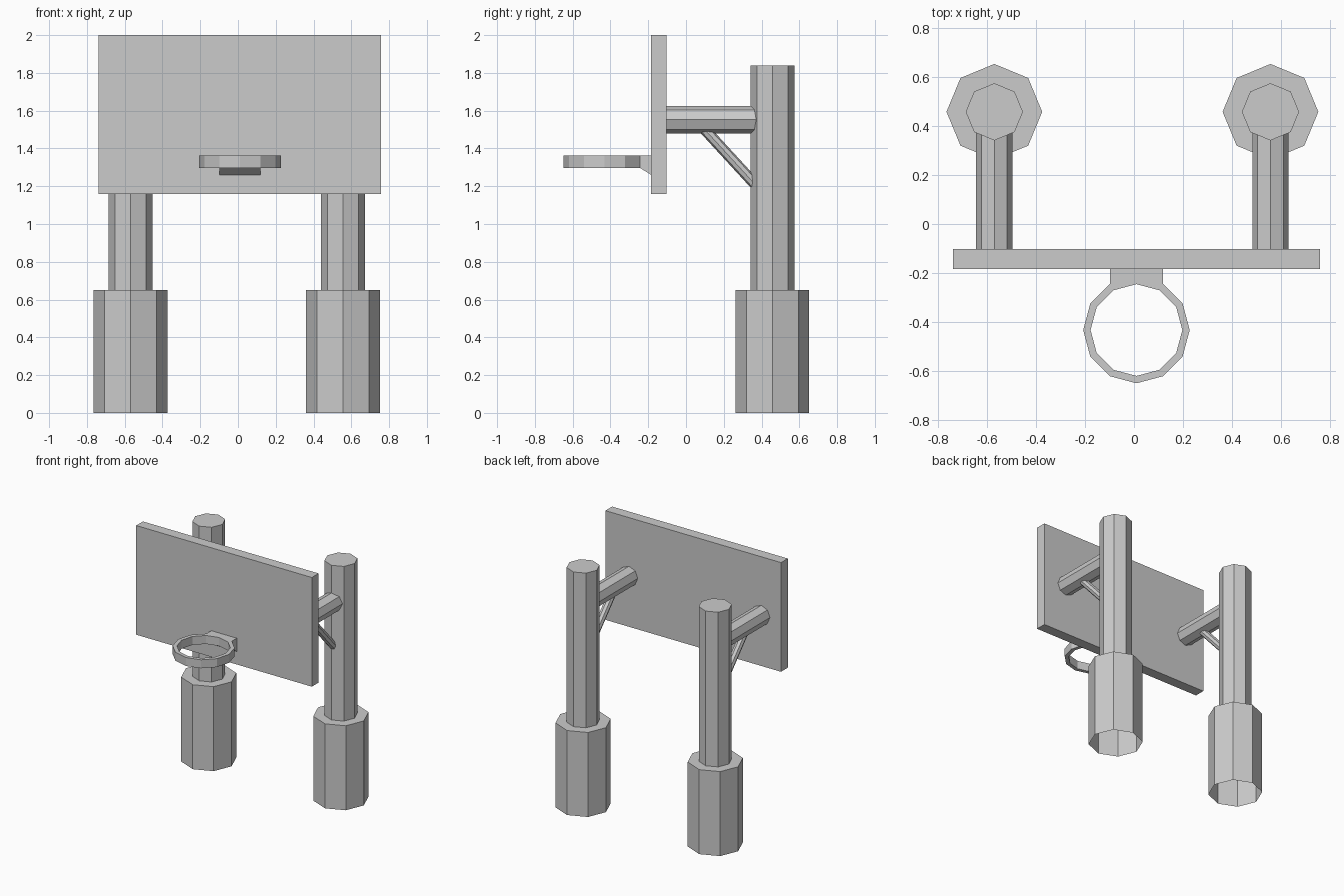
import bpy, bmesh
from math import sin, cos, pi
from mathutils import Vector

if "Cube" in bpy.data.objects:
    bpy.data.objects.remove(bpy.data.objects["Cube"], do_unlink=True)

grey = bpy.data.materials.new("plain grey")
grey.use_nodes = True
grey.diffuse_color = (0.6, 0.6, 0.6, 1)
grey.node_tree.nodes["Principled BSDF"].inputs["Base Color"].default_value = grey.diffuse_color


def finish(bm, name):
    """Turn a bmesh into a flat-shaded object."""
    bmesh.ops.recalc_face_normals(bm, faces=bm.faces)
    mesh = bpy.data.meshes.new(name)
    bm.to_mesh(mesh)
    bm.free()
    mesh.materials.append(grey)
    obj = bpy.data.objects.new(name, mesh)
    bpy.context.collection.objects.link(obj)
    return obj


def ring(bm, centre, radius, z, sides):
    return [bm.verts.new((centre[0] + radius * cos(2 * pi * i / sides),
                          centre[1] + radius * sin(2 * pi * i / sides), z))
            for i in range(sides)]


def bridge(bm, a, b):
    n = len(a)
    return [bm.faces.new((a[i], a[(i + 1) % n], b[(i + 1) % n], b[i])) for i in range(n)]


def rod(name, start, end, radius):
    """Octagonal rod between two points."""
    start, end = Vector(start), Vector(end)
    axis = end - start
    bm = bmesh.new()
    bmesh.ops.create_cone(bm, cap_ends=True, segments=8, radius1=radius,
                          radius2=radius, depth=axis.length)
    obj = finish(bm, name)
    obj.rotation_mode = 'QUATERNION'
    obj.rotation_quaternion = axis.to_track_quat('Z', 'Y')
    obj.location = (start + end) / 2


POST_Y = 0.457
BOARD_X, BOARD_FRONT, BOARD_BACK = 0.01, -0.184, -0.102

for side, x in (("right", -0.569), ("left", 0.556)):
    # Stepped post: wide hollow base, open underneath, with a narrow pole on top
    bm = bmesh.new()
    profile = [(0.195, 0), (0.195, 0.65), (0.1165, 0.65), (0.1165, 1.84)]
    rings = [ring(bm, (x, POST_Y), r, z, 8) for r, z in profile]
    for low, high in zip(rings, rings[1:]):
        bridge(bm, low, high)
    bm.faces.new(rings[-1])
    finish(bm, side + "_post")

    # Horizontal arm and diagonal brace
    rod(side + "_arm", (x, BOARD_BACK, 1.552), (x, 0.42, 1.552), 0.074)
    rod(side + "_brace", (x, 0.08, 1.521), (x, 0.385, 1.189), 0.029)

# Backboard
bm = bmesh.new()
bmesh.ops.create_cube(bm, size=1)
bmesh.ops.scale(bm, vec=(1.495, BOARD_BACK - BOARD_FRONT, 0.84), verts=bm.verts)
bmesh.ops.translate(bm, vec=(BOARD_X, (BOARD_FRONT + BOARD_BACK) / 2, 1.58), verts=bm.verts)
finish(bm, "backboard")

# Hoop with its bracket pulled out of the two rear outer faces
bm = bmesh.new()
hoop_centre, low_z, high_z = (BOARD_X, -0.432), 1.297, 1.362
outer = [ring(bm, hoop_centre, 0.217, z, 12) for z in (low_z, high_z)]
inner = [ring(bm, hoop_centre, 0.187, z, 12) for z in (low_z, high_z)]
outer_faces = bridge(bm, *outer)
bridge(bm, *inner)
for o, i in zip(outer, inner):
    bridge(bm, o, i)
bmesh.ops.recalc_face_normals(bm, faces=bm.faces)
pulled = bmesh.ops.extrude_face_region(bm, geom=outer_faces[2:4])["geom"]
bmesh.ops.delete(bm, geom=[f for f in outer_faces[2:4] if f.is_valid], context='FACES_ONLY')
for v in pulled:
    if isinstance(v, bmesh.types.BMVert):
        v.co.y = BOARD_FRONT
        if v.co.z < (low_z + high_z) / 2:
            v.co.z = 1.26
finish(bm, "hoop_and_bracket")
